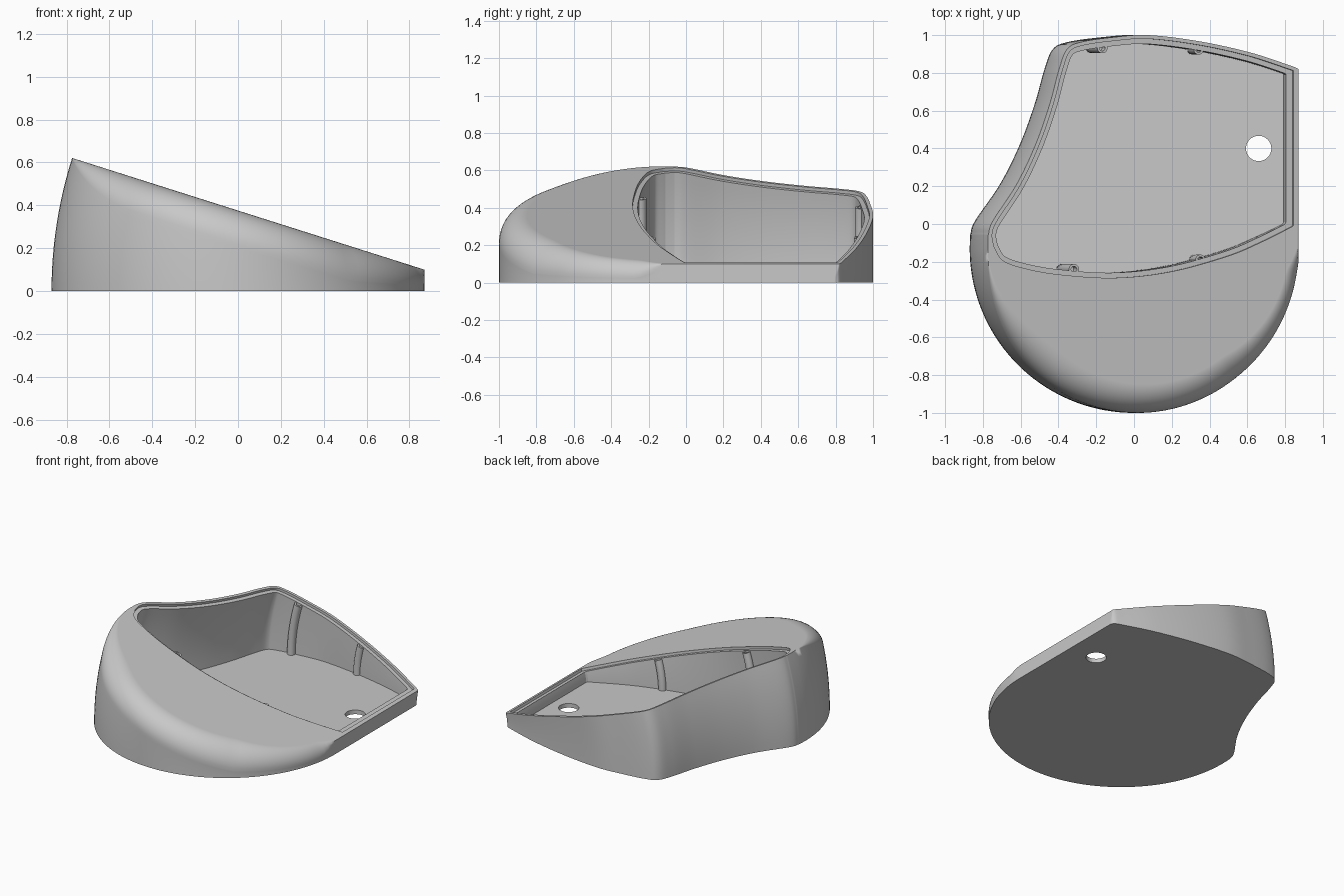
import bpy, bmesh, math
from mathutils import Vector

cube = bpy.data.objects.get("Cube")
if cube:
    bpy.data.objects.remove(cube, do_unlink=True)

AXIS = 1.185               # hinge line x: the body is a section swept about it
TOP = math.atan(0.317)     # tilt of the sloping top
FLOOR = 0.03

grey = bpy.data.materials.new("plain_grey")
grey.use_nodes = True
grey.diffuse_color = (0.58, 0.58, 0.58, 1)
grey.node_tree.nodes["Principled BSDF"].inputs["Base Color"].default_value = grey.diffuse_color


def spline(points, steps=8):
    """Smooth open curve through the points."""
    pts = [Vector(p) for p in points]
    pts = [2 * pts[0] - pts[1]] + pts + [2 * pts[-1] - pts[-2]]
    out = []
    for a, b, c, d in zip(pts, pts[1:], pts[2:], pts[3:]):
        for i in range(steps):
            t = i / steps
            out.append(0.5 * (2 * b + (c - a) * t + (2 * a - 5 * b + 4 * c - d) * t * t
                              + (3 * b - a - 3 * c + d) * t ** 3))
    return out + [pts[-2]]


def inward(loop):
    """Mitred inward directions of a clockwise loop."""
    result = []
    for i, p in enumerate(loop):
        u = (p - loop[i - 1]).normalized()
        v = (loop[(i + 1) % len(loop)] - p).normalized()
        n = Vector((u.y + v.y, -u.x - v.x)).normalized()
        result.append(n / max(0.5, n.dot(Vector((u.y, -u.x)))))
    return result


def to_section(x, y):
    """Carry a point on the sloping top back to the base section."""
    return Vector((AXIS - (AXIS - x) / math.cos(TOP), y))


def place(p, angle, limit=9):
    x = min(AXIS - (AXIS - p.x) * math.cos(angle), limit)
    return Vector((x, p.y, (AXIS - x) * math.tan(angle)))


def angle_at(p, height):
    return math.asin(height / (AXIS - p.x))


def angle_below(p, depth):
    return TOP - math.asin(depth / (AXIS - p.x))


def loft(name, rings):
    """Closed solid through a stack of equal rings."""
    bm = bmesh.new()
    rows = [[bm.verts.new(v) for v in ring] for ring in rings]
    n = len(rows[0])
    for low, high in zip(rows, rows[1:]):
        for i in range(n):
            j = (i + 1) % n
            bm.faces.new((low[i], low[j], high[j], high[i]))
    bm.faces.new(reversed(rows[0]))
    bm.faces.new(rows[-1])
    bmesh.ops.remove_doubles(bm, verts=bm.verts, dist=0.00001)
    if bm.calc_volume(signed=True) < 0:
        bmesh.ops.reverse_faces(bm, faces=bm.faces)
    mesh = bpy.data.meshes.new(name)
    bm.to_mesh(mesh)
    bm.free()
    mesh.materials.append(grey)
    ob = bpy.data.objects.new(name, mesh)
    bpy.context.collection.objects.link(ob)
    return ob


def sweep(loop, start, end, steps=8):
    """Rings of a section turned about the hinge line."""
    return [[place(p, start(p) + (end(p) - start(p)) * k / steps) for p in loop]
            for k in range(steps + 1)]


def activate(ob):
    bpy.ops.object.select_all(action="DESELECT")
    ob.select_set(True)
    bpy.context.view_layer.objects.active = ob


def cut(ob, cutter):
    cutter.hide_render = True
    mod = ob.modifiers.new("cut", "BOOLEAN")
    mod.operation = "DIFFERENCE"
    mod.solver = "EXACT"
    mod.object = cutter
    activate(ob)
    bpy.ops.object.modifier_apply(modifier=mod.name)
    bpy.data.objects.remove(cutter, do_unlink=True)


def circle(centre, radius, n=24):
    return [centre + radius * Vector((math.cos(math.tau * i / n), math.sin(math.tau * i / n)))
            for i in range(n)]


# Outline of the base: concave left side, bowed back, straight right, round front
left_and_back = spline([(-.868, -.06), (-.842, .016), (-.71, .21), (-.605, .42), (-.526, .635),
                        (-.474, .82), (-.43, .925), (-.353, .963), (-.18, .988), (.02, 1),
                        (.3, .968), (.58, .91), (.8, .842), (.855, .82), (.87, .795)])
round_front = [Vector((.87 * math.cos(a), -.13 - .87 * math.sin(a)))
               for a in (math.pi * i / 72 for i in range(73))]
outline = left_and_back + round_front

# Body with a rounded front top edge that fades out at both ends
normals = inward(outline)
radii = []
for p in outline:
    t = max(0, min(1, (.07 * p.x - .06 - p.y) / (.65 - .15 * p.x)))
    r = min(.15 * t * t * (3 - 2 * t), .75 * (AXIS - p.x) * TOP)
    radii.append(r if r > .004 else 0)
rings = []
for k in range(13):
    rings.append([place(p, (TOP - r / (AXIS - p.x)) * k / 12, .87)
                  for p, r in zip(outline, radii)])
for k in range(1, 13):
    a = math.pi / 2 * k / 12
    rings.append([place(p + n * r * (1 - math.cos(a)),
                        TOP - r * (1 - math.sin(a)) / (AXIS - p.x), .87)
                  for p, n, r in zip(outline, normals, radii)])
body = loft("shell_body", rings)

# Opening: follows the back of the outline and bows across the front
front_lip = spline([to_section(x, y) for x, y in
                    ((.87, -.02), (.68, -.115), (.5, -.19), (.2, -.272), (-.1, -.305),
                     (-.4, -.287), (-.6, -.25), (-.71, -.205), (-.76, -.125))])
opening = left_and_back + front_lip
opening_in = inward(opening)


def inset_opening(amount, right_edge):
    """Inset the opening and square it off along its right edge."""
    limit = to_section(right_edge, 0).x
    loop = [p + n * amount for p, n in zip(opening, opening_in)]
    split = len(left_and_back)
    past = [p.y for p in loop if p.x >= limit]
    corners = [Vector((limit, max(past))), Vector((limit, min(past)))]
    return ([p for p in loop[:split] if p.x < limit] + corners
            + [p for p in loop[split:] if p.x < limit])


cavity = inset_opening(.047, .81)
cut(body, loft("cavity_cutter", sweep(cavity, lambda p: angle_at(p, FLOOR),
                                      lambda p: TOP + .05, 12)))
ledge = inset_opening(.02, .845)
cut(body, loft("ledge_cutter", sweep(ledge, lambda p: angle_below(p, .018),
                                     lambda p: TOP + .04, 2)))

# Cable hole through the floor
hole = circle(Vector((.66, .4)), .067, 40)
cut(body, loft("hole_cutter", [[(p.x, p.y, z) for p in hole] for z in (-.05, .06)]))

# Hollow screw posts against the cavity walls
parts = [body]
for name, x, y in (("back_left_post", .35, .925), ("back_right_post", -.16, .932),
                   ("front_left_post", .36, -.19), ("front_right_post", -.31, -.24)):
    centre = to_section(x, y)
    outer, bore = circle(centre, .028), circle(centre, .016)
    rings = sweep(outer, lambda p: angle_at(p, FLOOR - .01), lambda p: angle_below(p, .025))
    rings += sweep(bore, lambda p: angle_below(p, .025), lambda p: angle_below(p, .09), 2)
    parts.append(loft(name, rings))

# Smooth walls, crisp rims
for ob in parts:
    activate(ob)
    bpy.ops.object.shade_smooth_by_angle(angle=math.radians(30))
    ob.modifiers.new("even_normals", "WEIGHTED_NORMAL").keep_sharp = True
